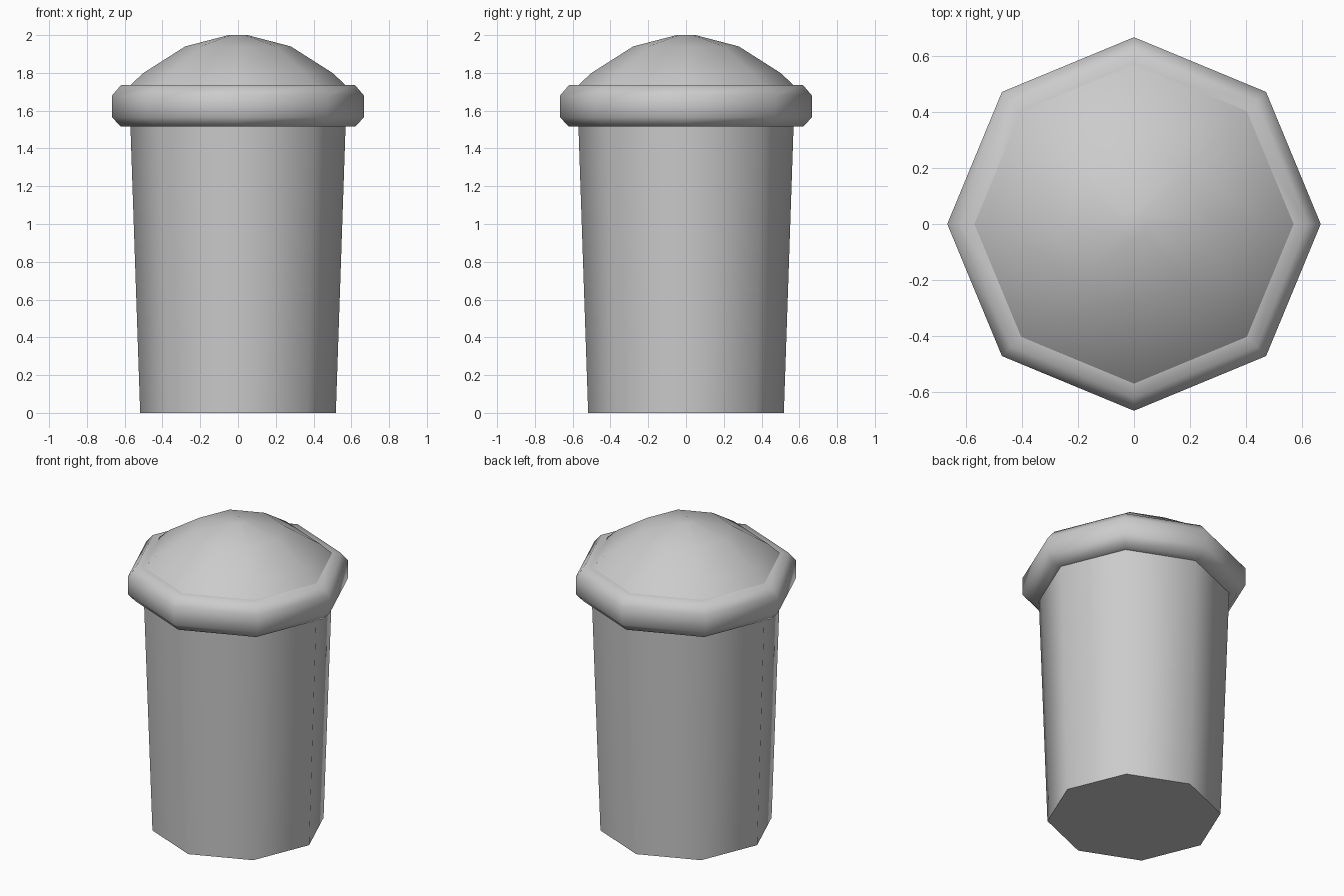
import bpy, bmesh, math

SIDES = 8

cube = bpy.data.objects.get("Cube")
if cube:
    bpy.data.objects.remove(cube, do_unlink=True)

grey = bpy.data.materials.new("plain grey")
grey.use_nodes = True
colour = (0.6, 0.6, 0.6, 1)
grey.diffuse_color = colour
grey.node_tree.nodes["Principled BSDF"].inputs["Base Color"].default_value = colour


def lathe(name, profile, closed=False):
    """Turn a (radius, height) profile into an eight-sided part."""
    bm = bmesh.new()
    rings = []
    for r, z in profile:
        ring = []
        for i in range(SIDES):
            a = math.tau * i / SIDES
            ring.append(bm.verts.new((r * math.cos(a), r * math.sin(a), z)))
        rings.append(ring)
    pairs = list(zip(rings, rings[1:]))
    if closed:
        pairs.append((rings[-1], rings[0]))
    else:
        bm.faces.new(rings[0][::-1])
        bm.faces.new(rings[-1])
    for low, high in pairs:
        for i in range(SIDES):
            j = (i + 1) % SIDES
            bm.faces.new((low[i], low[j], high[j], high[i]))
    bmesh.ops.recalc_face_normals(bm, faces=bm.faces)
    mesh = bpy.data.meshes.new(name)
    bm.to_mesh(mesh)
    bm.free()
    mesh.materials.append(grey)
    obj = bpy.data.objects.new(name, mesh)
    bpy.context.collection.objects.link(obj)
    bpy.ops.object.select_all(action="DESELECT")
    obj.select_set(True)
    bpy.context.view_layer.objects.active = obj
    bpy.ops.object.shade_smooth_by_angle(angle=math.radians(60))
    return obj


# Tapered container
lathe("bin_body", [(0.518, 0), (0.57, 1.53)])

# Chunky bevelled ring around the lid
lathe("lid_rim", [(0.54, 1.515), (0.62, 1.515), (0.667, 1.565),
                  (0.667, 1.68), (0.62, 1.735), (0.54, 1.735)], closed=True)

# Domed lid with a small flat tip
lathe("lid_dome", [(0.57, 1.735), (0.5, 1.8), (0.28, 1.94), (0.05, 2.0)])
